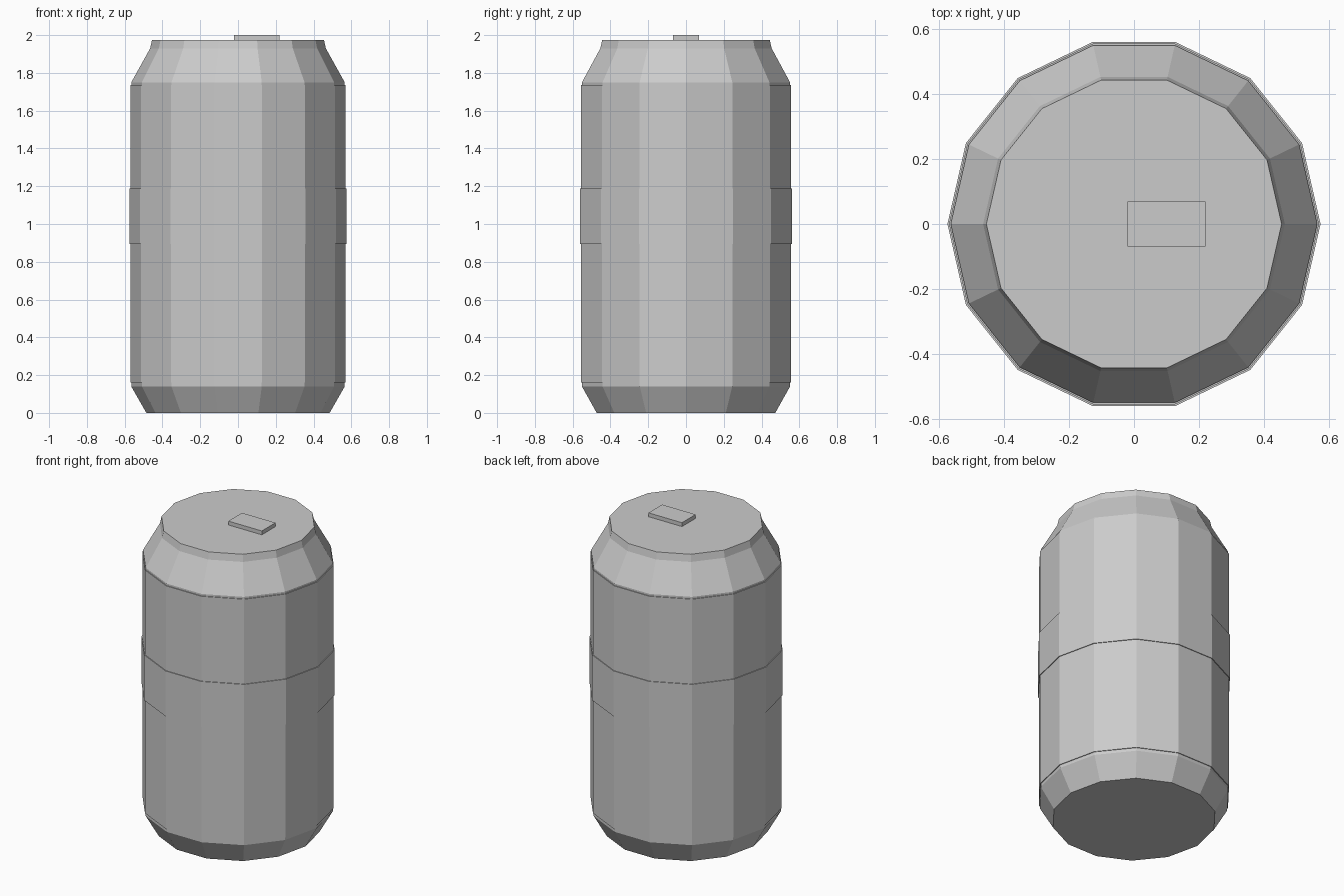
import bpy, bmesh, math

if "Cube" in bpy.data.objects:
    bpy.data.objects.remove(bpy.data.objects["Cube"])

SIDES = 14


def finish(name, bm):
    bmesh.ops.recalc_face_normals(bm, faces=bm.faces)
    mesh = bpy.data.meshes.new(name)
    bm.to_mesh(mesh)
    bm.free()
    obj = bpy.data.objects.new(name, mesh)
    bpy.context.collection.objects.link(obj)
    return obj


def lathe(name, profile, hollow=False):
    """Turn (radius, z) points round z; hollow joins last to first, else ends are capped."""
    bm = bmesh.new()
    rings = []
    for r, z in profile:
        rings.append([bm.verts.new((r * math.cos(a), r * math.sin(a), z))
                      for a in (2 * math.pi * i / SIDES for i in range(SIDES))])
    pairs = list(zip(rings, rings[1:]))
    if hollow:
        pairs.append((rings[-1], rings[0]))
    else:
        bm.faces.new(rings[0])
        bm.faces.new(rings[-1])
    for low, high in pairs:
        for i in range(SIDES):
            j = (i + 1) % SIDES
            bm.faces.new((low[i], low[j], high[j], high[i]))
    return finish(name, bm)


def sleeve(name, inner, outer, z0, z1):
    return lathe(name, [(inner, z0), (outer, z0), (outer, z1), (inner, z1)], hollow=True)


# Can body: tapered foot, straight wall, shoulder and rim
lathe("can_body", [(0.485, 0.0), (0.565, 0.14), (0.565, 1.75),
                   (0.465, 1.93), (0.455, 1.975)])

# Label wrap and raised centre band
sleeve("label_wrap", 0.56, 0.57, 0.16, 1.737)
sleeve("label_band", 0.56, 0.575, 0.893, 1.187)

# Pull tab on the lid
bm = bmesh.new()
bmesh.ops.create_cube(bm, size=1)
bmesh.ops.scale(bm, vec=(0.24, 0.14, 0.03), verts=bm.verts)
bmesh.ops.translate(bm, vec=(0.10, 0, 1.985), verts=bm.verts)
finish("pull_tab", bm)
